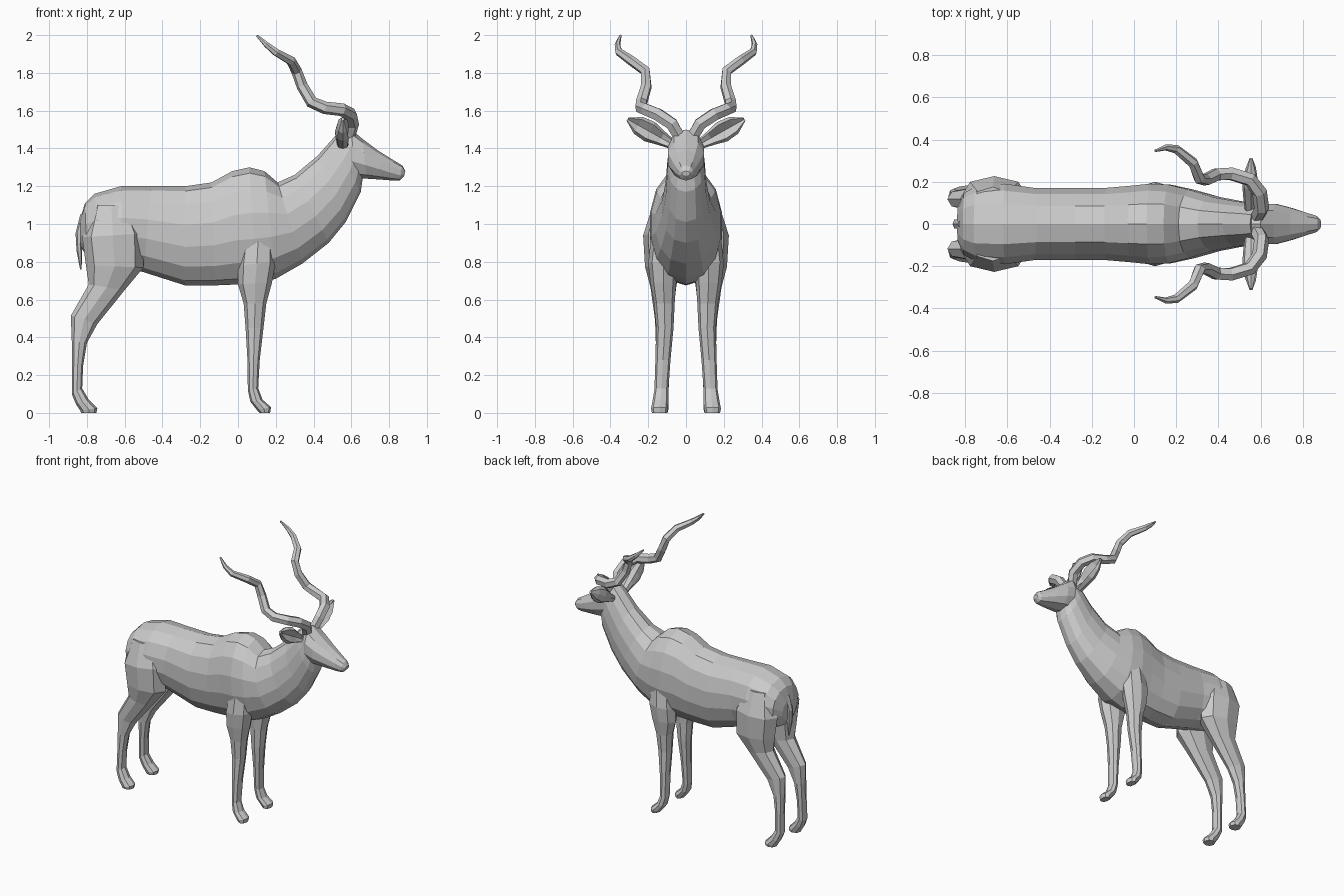
import bpy, bmesh, math
from mathutils import Vector


def loft(name, frames, n, mirror=False):
    """Skin closed rings; each frame is (centre, half axis u, half axis v)."""
    bm = bmesh.new()
    rings = []
    for c, u, v in frames:
        ring = []
        for i in range(n):
            t = 2 * math.pi * i / n
            cs, sn = math.cos(t), math.sin(t)
            sn = math.copysign(abs(sn) ** 0.85, sn)
            ring.append(bm.verts.new(c + u * cs + v * sn))
        rings.append(ring)
    for r, s in zip(rings, rings[1:]):
        for i in range(n):
            j = (i + 1) % n
            bm.faces.new((r[i], r[j], s[j], s[i]))
    bm.faces.new(rings[0][::-1])
    bm.faces.new(rings[-1])
    bmesh.ops.recalc_face_normals(bm, faces=bm.faces)
    me = bpy.data.meshes.new(name)
    bm.to_mesh(me)
    bm.free()
    ob = bpy.data.objects.new(name, me)
    bpy.context.collection.objects.link(ob)
    if mirror:
        m = ob.modifiers.new("mirror", 'MIRROR')
        m.use_axis = (False, True, False)
        m.use_clip = False
        m.use_mirror_merge = False
    return ob


def side_frames(rows):
    """Rows of two side-view points (x, z, x, z), y centre and y half width."""
    out = []
    for ax, az, bx, bz, yc, hw in rows:
        a, b = Vector((ax, yc, az)), Vector((bx, yc, bz))
        out.append(((a + b) / 2, (a - b) / 2, Vector((0, hw, 0))))
    return out


# Trunk and neck: top point, bottom point, half width
trunk = [
    (-.838, 1.02, -.835, .88, .08), (-.81, 1.11, -.80, .83, .15),
    (-.76, 1.16, -.72, .80, .185), (-.62, 1.20, -.60, .77, .195),
    (-.46, 1.20, -.50, .745, .175), (-.28, 1.20, -.28, .675, .175),
    (-.14, 1.22, -.12, .675, .175), (-.03, 1.28, .0, .68, .185),
    (.06, 1.30, .10, .68, .195), (.14, 1.28, .20, .71, .19),
    (.21, 1.22, .34, .79, .165), (.30, 1.26, .48, .90, .13),
    (.42, 1.36, .57, 1.01, .11), (.50, 1.45, .65, 1.17, .10),
    (.55, 1.50, .66, 1.24, .09)]
loft("body_and_neck", side_frames([r[:4] + (0, r[4]) for r in trunk]), 14)

# Head
head = [
    (.53, 1.48, .56, 1.26, .07), (.60, 1.50, .62, 1.24, .10),
    (.66, 1.45, .68, 1.24, .10), (.74, 1.39, .76, 1.235, .078),
    (.82, 1.34, .82, 1.23, .055), (.87, 1.31, .855, 1.23, .04),
    (.886, 1.28, .88, 1.255, .022)]
loft("head", side_frames([r[:4] + (0, r[4]) for r in head]), 10)

# Front legs, shoulder to hoof
loft("front_legs", side_frames([
    (.19, .98, .03, .98, .10, .08), (.20, .80, .0, .78, .12, .08),
    (.18, .69, .0, .68, .12, .068), (.15, .58, .03, .58, .115, .055),
    (.135, .45, .04, .45, .112, .046), (.115, .28, .05, .28, .122, .04),
    (.107, .13, .052, .12, .13, .037), (.13, .07, .065, .06, .135, .042),
    (.175, .03, .10, .015, .14, .045), (.17, 0, .115, 0, .14, .04)]), 8, True)

# Hind legs, thigh to hoof
loft("hind_legs", side_frames([
    (-.57, 1.10, -.77, 1.10, .09, .085), (-.50, .95, -.825, .93, .12, .107),
    (-.50, .77, -.805, .78, .125, .092), (-.60, .65, -.79, .68, .12, .068),
    (-.745, .47, -.885, .515, .118, .046), (-.80, .37, -.88, .38, .12, .04),
    (-.82, .25, -.878, .25, .125, .037), (-.825, .13, -.88, .10, .13, .038),
    (-.79, .07, -.86, .05, .135, .043), (-.745, .025, -.835, .012, .138, .045),
    (-.75, 0, -.83, 0, .138, .04)]), 8, True)

# Tail
loft("tail", side_frames([
    (-.80, 1.05, -.835, 1.05, 0, .02), (-.825, .96, -.86, .95, 0, .025),
    (-.825, .86, -.855, .86, 0, .025), (-.828, .76, -.836, .76, 0, .006)]), 6)

# Ears: (distance out along the ear, half width, half depth), front side cupped
across = Vector((0, -.49, .87))
along = Vector((0, .87, .49))
ears = loft("ears", [
    (Vector((.555, .07, 1.42)) + along * d, across * w, Vector((h, 0, 0)))
    for d, w, h in [(0, .025, .03), (.07, .04, .038), (.14, .058, .042),
                    (.21, .05, .03), (.275, .01, .008)]], 8, True)
for k in (1, 2, 3):
    ears.data.vertices[k * 8 + 2].co.x -= .045

# Spiral horns: (x, y, z, radius)
horn = [
    (.585, .035, 1.46, .034), (.605, .075, 1.53, .036), (.595, .15, 1.58, .036),
    (.55, .21, 1.605, .034), (.46, .238, 1.615, .033), (.39, .235, 1.645, .032),
    (.34, .21, 1.73, .030), (.31, .215, 1.81, .028), (.28, .29, 1.865, .026),
    (.20, .355, 1.91, .021), (.15, .363, 1.95, .015), (.10, .347, 1.998, .006)]
dirs = []
for i in range(len(horn)):
    p = Vector(horn[max(i - 1, 0)][:3])
    q = Vector(horn[min(i + 1, len(horn) - 1)][:3])
    dirs.append((q - p).normalized())
frames, u = [], Vector((1, 0, 0))
for (x, y, z, r), t in zip(horn, dirs):
    u = (u - t * u.dot(t)).normalized()
    frames.append((Vector((x, y, z)), u * r, t.cross(u) * r))
loft("horns", frames, 6, True)
